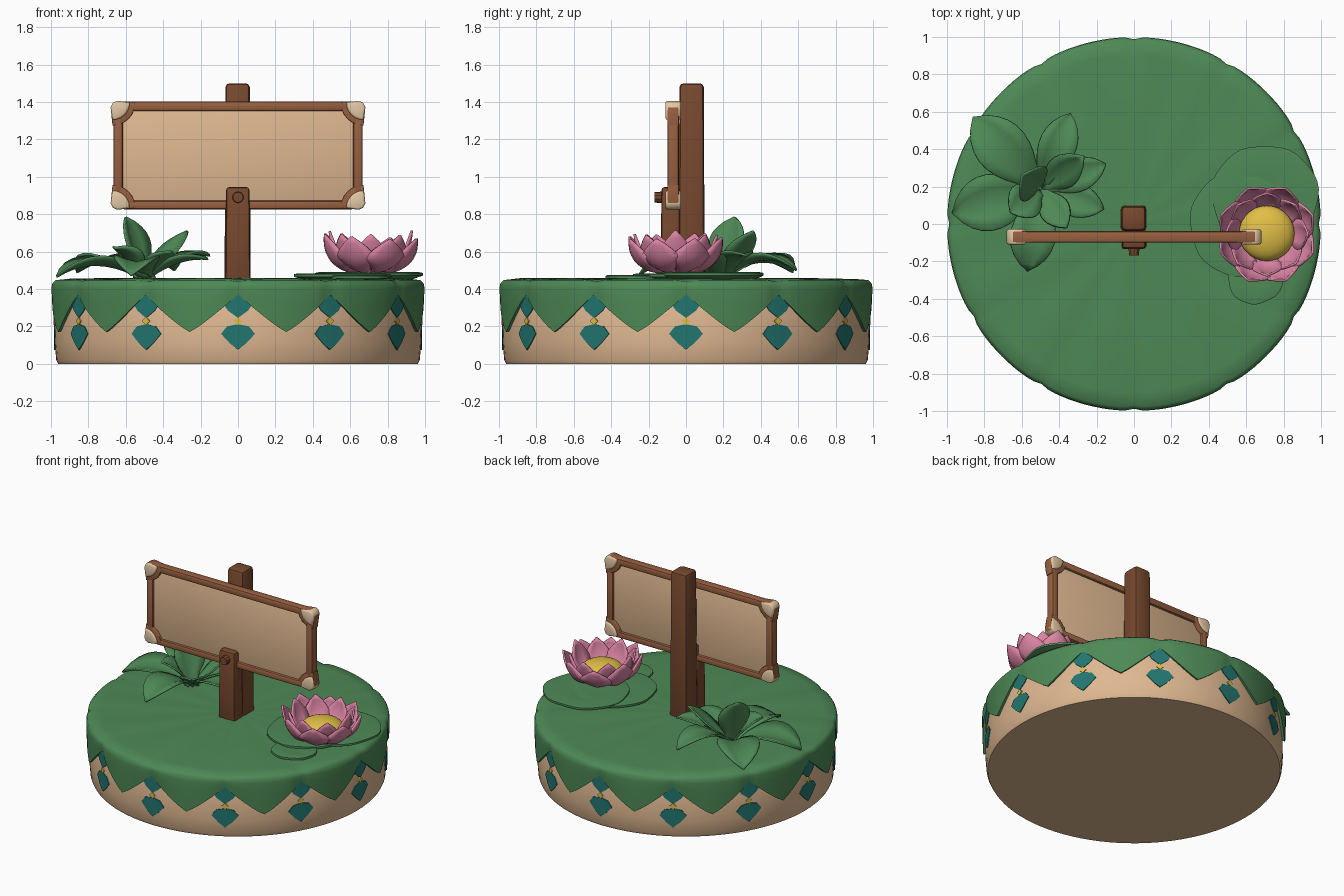
import bpy, bmesh, math, random
from mathutils import Vector, Matrix

if "Cube" in bpy.data.objects:
    bpy.data.objects.remove(bpy.data.objects["Cube"])

random.seed(4)
TAU = math.tau


def material(name, r, g, b):
    m = bpy.data.materials.new(name)
    lin = [((c / 255 + 0.055) / 1.055) ** 2.4 for c in (r, g, b)]
    m.diffuse_color = (*lin, 1)
    m.use_nodes = True
    m.node_tree.nodes["Principled BSDF"].inputs["Base Color"].default_value = m.diffuse_color
    return m


GREEN = material("leaf green", 78, 137, 86)
TAN = material("sand tan", 223, 184, 145)
CREAM = material("cream", 228, 200, 164)
BROWN = material("frame brown", 152, 96, 64)
DARK = material("post brown", 120, 73, 47)
PINK = material("petal pink", 219, 132, 164)
YELLOW = material("pollen yellow", 224, 190, 70)
TEAL = material("teal", 34, 118, 112)


def finish(name, bm, mat, angle=35, thick=0):
    """Turn a bmesh into an object, smooth except at sharp edges."""
    if not thick:
        bmesh.ops.recalc_face_normals(bm, faces=bm.faces)
    bm.normal_update()
    for f in bm.faces:
        f.smooth = True
    for e in bm.edges:
        if len(e.link_faces) == 2 and e.calc_face_angle(0) > math.radians(angle):
            e.smooth = False
    me = bpy.data.meshes.new(name)
    bm.to_mesh(me)
    bm.free()
    me.materials.append(mat)
    ob = bpy.data.objects.new(name, me)
    bpy.context.collection.objects.link(ob)
    if thick:
        mod = ob.modifiers.new("thickness", 'SOLIDIFY')
        mod.thickness, mod.offset = thick, 0
    return ob


def rings(bm, rows, n, cap_start=True, cap_end=True):
    """Skin closed rings; each row is a function of angle giving (radius, z)."""
    loops = []
    for row in rows:
        loop = []
        for i in range(n):
            a = TAU * i / n
            r, z = row(a)
            loop.append(bm.verts.new((r * math.cos(a), r * math.sin(a), z)))
        loops.append(loop)
    for lo, hi in zip(loops, loops[1:]):
        for i in range(n):
            j = (i + 1) % n
            bm.faces.new((lo[i], lo[j], hi[j], hi[i]))
    if cap_start:
        bm.faces.new(loops[0])
    if cap_end:
        bm.faces.new(loops[-1])


def box(name, mat, x, y, z, bevel=0.015, taper=1.0):
    bm = bmesh.new()
    bmesh.ops.create_cube(bm, size=1)
    for v in bm.verts:
        s = taper if v.co.z > 0 else 1
        v.co = Vector((sum(x) / 2 + v.co.x * (x[1] - x[0]) * s,
                       sum(y) / 2 + v.co.y * (y[1] - y[0]) * s,
                       sum(z) / 2 + v.co.z * (z[1] - z[0])))
    bmesh.ops.bevel(bm, geom=bm.edges[:], offset=bevel, segments=2, profile=0.5, affect='EDGES')
    return finish(name, bm, mat)


def blade(bm, base, ang, p0, p1, p2, width, cup, peak=0.5, n=10):
    """Pointed leaf or petal along a curve of (distance, height) points."""
    out, side = Vector((math.cos(ang), math.sin(ang), 0)), Vector((-math.sin(ang), math.cos(ang), 0))
    grid = []
    for i in range(n + 1):
        t = i / n
        d, h = [(1 - t) ** 2 * a + 2 * t * (1 - t) * b + t * t * c for a, b, c in zip(p0, p1, p2)]
        dd, dh = [2 * (1 - t) * (b - a) + 2 * t * (c - b) for a, b, c in zip(p0, p1, p2)]
        normal = (Vector((0, 0, dd)) - out * dh) / max(math.hypot(dd, dh), 1e-6)
        u = t ** (math.log(0.5) / math.log(peak))
        w = width * max(math.sin(math.pi * u) ** 0.8 if 0 < u < 1 else 0, 0.5 * (1 - t) ** 2, 0.03)
        c = Vector(base) + out * d + Vector((0, 0, h))
        grid.append([bm.verts.new(c + side * s * w + normal * abs(s) ** 1.4 * cup * w)
                     for s in (-1, -0.5, 0, 0.5, 1)])
    for a, b in zip(grid, grid[1:]):
        for k in range(4):
            bm.faces.new((a[k], b[k], b[k + 1], a[k + 1]))


# Round tan base
bm = bmesh.new()
profile = [(0.962, 0), (0.972, 0.02), (0.98, 0.12), (0.98, 0.38), (0.95, 0.43)]
rings(bm, [lambda a, p=p: p for p in profile], 96)
finish("base_drum", bm, TAN)

# Big leaf with twelve hanging points
def phase(a):
    return abs((math.degrees(a) % 30) - 15) / 15

def edge(a):
    return 0.17 + 0.2 * phase(a) ** 1.15

def rim(a):
    return 1 - 0.012 * phase(a) ** 8

def fold(a):
    return 0.004 * math.sin(5 * a + 1) * math.sin(8 * a)

rows = [lambda a: (0.03, 0.458),
        lambda a: (0.5, 0.456 + fold(a)),
        lambda a: (0.9 * rim(a), 0.454 + fold(a)),
        lambda a: (rim(a) - 0.022, 0.448 - 0.01 * phase(a) ** 8),
        lambda a: (rim(a) - 0.004, 0.43)]
for k in (0.1, 0.4, 0.75, 1):
    rows.append(lambda a, k=k: (rim(a) - 0.006 * max(k - 0.4, 0), 0.42 + (edge(a) - 0.42) * k))
rows.append(lambda a: (0.968, edge(a) + 0.005))
bm = bmesh.new()
rings(bm, rows, 144, True, False)
finish("leaf_cover", bm, GREEN, 45)

# Painted diamonds around the drum
def plates(name, mat, outline, r):
    bm = bmesh.new()
    for k in range(12):
        a0 = TAU * k / 12
        def at(x, z, rad):
            return bm.verts.new((rad * math.cos(a0 + x), rad * math.sin(a0 + x), z))
        mid = at(0, sum(p[1] for p in outline) / len(outline), r)
        front = [at(x, z, r) for x, z in outline]
        back = [at(x, z, r - 0.009) for x, z in outline]
        for i in range(len(outline)):
            j = (i + 1) % len(outline)
            bm.faces.new((mid, front[i], front[j]))
            bm.faces.new((front[i], back[i], back[j], front[j]))
    finish(name, bm, mat)

plates("upper_diamonds", TEAL, [(0, 0.245), (0.055, 0.285), (0.085, 0.33), (0.04, 0.37),
                                (-0.04, 0.37), (-0.085, 0.33), (-0.055, 0.285)], 0.985)
plates("lower_diamonds", TEAL, [(0, 0.075), (0.045, 0.11), (0.092, 0.16), (0.06, 0.2), (0, 0.212),
                                (-0.06, 0.2), (-0.092, 0.16), (-0.045, 0.11)], 0.985)
plates("diamond_dots", YELLOW, [(0, 0.207), (0.024, 0.228), (0, 0.25), (-0.024, 0.228)], 0.987)

# Sign post, front brace and peg
box("back_post", DARK, (-0.072, 0.068), (-0.04, 0.1), (0.43, 1.5), 0.022, 0.93)
box("front_post", DARK, (-0.068, 0.066), (-0.135, -0.03), (0.43, 0.945), 0.016, 0.93)
bm = bmesh.new()
bmesh.ops.create_cone(bm, cap_ends=True, segments=10, radius1=0.032, radius2=0.028, depth=0.06,
                      matrix=Matrix.Translation((0, -0.138, 0.89)) @ Matrix.Rotation(math.pi / 2, 4, 'X'))
finish("peg", bm, DARK)

# Board: panel and four rails
box("sign_panel", TAN, (-0.63, 0.63), (-0.083, -0.055), (0.85, 1.38), 0.004)
for z0, z1, n in ((1.352, 1.402, "top_rail"), (0.826, 0.872, "bottom_rail")):
    box(n, BROWN, (-0.62, 0.62), (-0.1, -0.038), (z0, z1), 0.012)
for s, n in ((-1, "left_rail"), (1, "right_rail")):
    box(n, BROWN, tuple(sorted((s * 0.616, s * 0.666))), (-0.1, -0.038), (0.88, 1.35), 0.012)

# Rounded corner caps with brown trim behind them
def corner(name, mat, sx, sz, radius, y0, y1, bevel):
    bm = bmesh.new()
    pts = [(0.0, 0.035), (0.011, 0.011), (0.035, 0.0)]
    pts += [(0.01 + radius * math.cos(a), 0.01 + radius * math.sin(a))
            for a in [math.pi / 2 * i / 6 for i in range(7)]]
    vs = [bm.verts.new((sx * (0.681 - u), y0, 1.115 + sz * (0.291 - v))) for u, v in pts]
    f = bm.faces.new(vs)
    ext = bmesh.ops.extrude_face_region(bm, geom=[f])["geom"]
    bmesh.ops.translate(bm, vec=(0, y1 - y0, 0), verts=[v for v in ext if isinstance(v, bmesh.types.BMVert)])
    bmesh.ops.recalc_face_normals(bm, faces=bm.faces)
    bmesh.ops.bevel(bm, geom=[e for e in bm.edges if abs(e.verts[0].co.y - e.verts[1].co.y) < 1e-5],
                    offset=bevel, segments=2, profile=0.5, affect='EDGES')
    finish(name, bm, mat, 50)

for sx, h in ((-1, "left"), (1, "right")):
    for sz, v in ((-1, "lower"), (1, "upper")):
        corner(f"{v}_{h}_cap", CREAM, sx, sz, 0.092, -0.11, -0.028, 0.01)
        corner(f"{v}_{h}_trim", BROWN, sx, sz, 0.122, -0.1, -0.038, 0.004)

# Lily pads under the flower
for i, (x, y, r, z) in enumerate(((0.7, 0.14, 0.285, 0.49), (0.57, 0.0, 0.275, 0.483), (0.65, -0.28, 0.15, 0.474))):
    bm = bmesh.new()
    wob = lambda a, i=i: 1 + 0.025 * math.sin(3 * a + i) + 0.015 * math.sin(7 * a)
    rings(bm, [lambda a: (r * 0.8, 0.45), lambda a: (r * wob(a), z - 0.018),
               lambda a: (r * wob(a), z - 0.004), lambda a: (r * 0.93 * wob(a), z),
               lambda a: (r * 0.4, z - 0.01)], 40)
    bmesh.ops.translate(bm, vec=(x, y, 0), verts=bm.verts)
    finish(f"lily_pad_{i + 1}", bm, GREEN)

# Lotus flower: two rings of petals and a domed heart
bm = bmesh.new()
for k in range(8):
    a = TAU * (k + 0.5) / 8
    blade(bm, (0.71, -0.055, 0), a, (0.08, 0.49), (0.25, 0.49),
          (0.265, 0.68 + random.uniform(-0.02, 0.02)), 0.105, 0.3, 0.58)
    blade(bm, (0.71, -0.055, 0), a + TAU / 16, (0.08, 0.5), (0.2, 0.5),
          (0.22, 0.7 + random.uniform(-0.015, 0.015)), 0.085, 0.25, 0.6)
finish("lotus_petals", bm, PINK, 60, 0.012)
bm = bmesh.new()
bmesh.ops.create_uvsphere(bm, u_segments=28, v_segments=14, radius=1,
                          matrix=Matrix.Translation((0.71, -0.05, 0.55)) @ Matrix.Diagonal((0.148, 0.148, 0.075, 1)))
finish("lotus_heart", bm, YELLOW)

# Leafy plant: tip position, mid height and half width of each leaf
LEAVES = [((-0.86, 0.57, 0.49), 0.62, 0.14), ((-0.97, 0.06, 0.465), 0.6, 0.15),
          ((-0.34, 0.59, 0.50), 0.64, 0.10), ((-0.27, 0.36, 0.71), 0.56, 0.09),
          ((-0.15, 0.32, 0.58), 0.60, 0.09), ((-0.16, 0.08, 0.56), 0.58, 0.09),
          ((-0.57, -0.25, 0.475), 0.62, 0.12), ((-0.36, -0.02, 0.60), 0.55, 0.08),
          ((-0.60, 0.26, 0.785), 0.64, 0.11), ((-0.66, 0.06, 0.62), 0.6, 0.1)]
cx, cy = -0.5, 0.19
bm = bmesh.new()
for (x, y, z), mid, w in LEAVES:
    d = math.hypot(x - cx, y - cy)
    blade(bm, (cx, cy, 0), math.atan2(y - cy, x - cx), (0.01, 0.45), (d * 0.55, mid), (d, z), w, 0.3, 0.55)
finish("leafy_plant", bm, GREEN, 60, 0.012)
